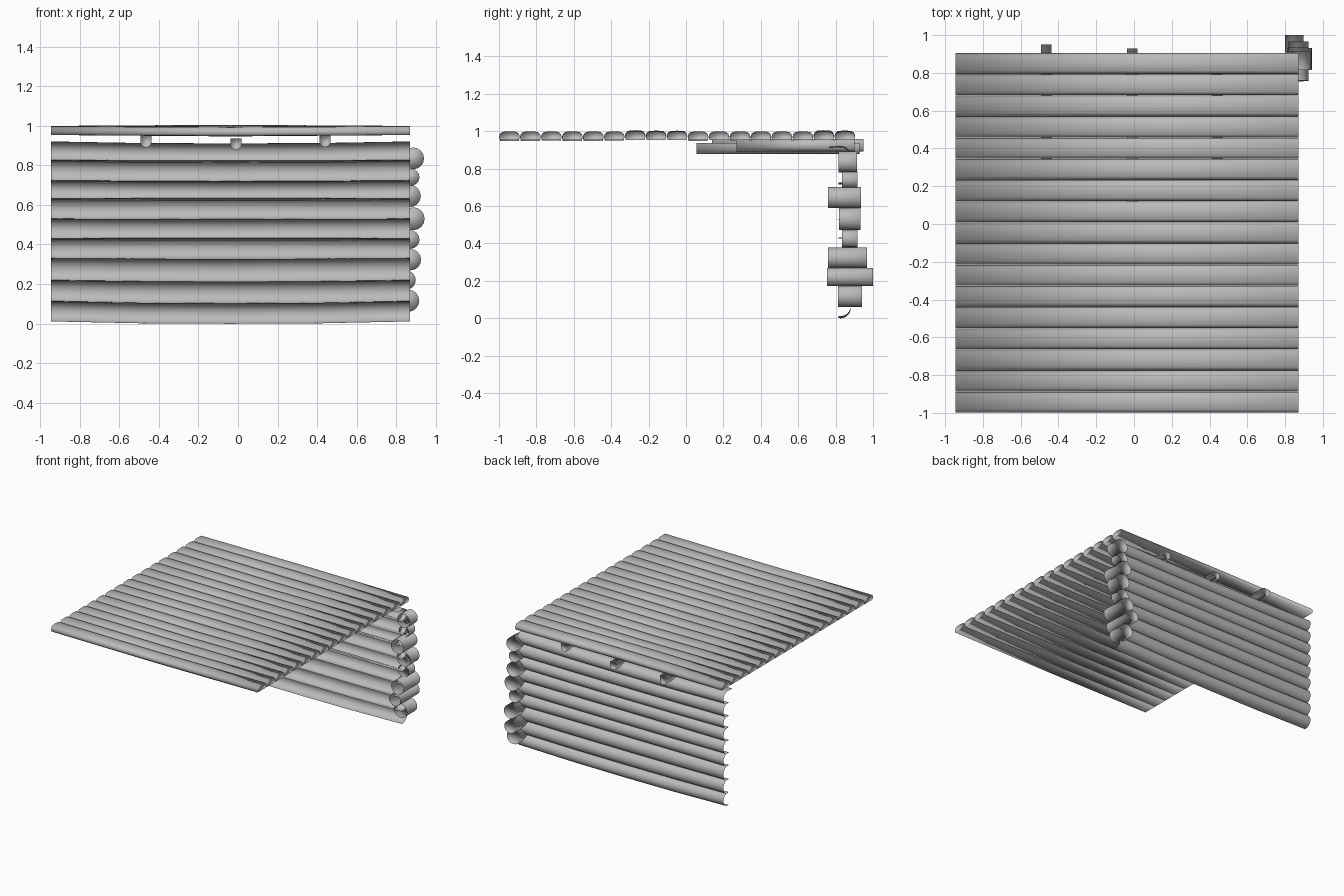
import bpy, math, random

if "Cube" in bpy.data.objects:
    bpy.data.objects.remove(bpy.data.objects["Cube"])
random.seed(4)

X0, X1 = -0.945, 0.87
grey = bpy.data.materials.new("weathered_grey")
grey.diffuse_color = (0.5, 0.5, 0.5, 1)
grey.use_nodes = True
grey.node_tree.nodes["Principled BSDF"].inputs["Base Color"].default_value = grey.diffuse_color


def finish(name, verts, faces):
    """Make an object shaded smooth all over, ends included."""
    me = bpy.data.meshes.new(name)
    me.from_pydata(verts, [], faces)
    me.update()
    me.shade_smooth()
    me.materials.append(grey)
    ob = bpy.data.objects.new(name, me)
    bpy.context.collection.objects.link(ob)
    return ob


def sweep_x(name, profile, offsets, closed):
    """Sweep a (y, z) profile along x; offsets bend it up and down."""
    n, verts, faces = len(profile), [], []
    segs = len(offsets) - 1
    for i, dz in enumerate(offsets):
        x = X0 + (X1 - X0) * i / segs
        verts += [(x, y, z + dz) for y, z in profile]
    for i in range(segs):
        for j in range(n if closed else n - 1):
            a, b = i * n + j, i * n + (j + 1) % n
            faces.append((a, a + n, b + n, b) if closed is None else (a, b, b + n, a + n)[::-1])
    if closed:
        faces.append(tuple(reversed(range(n))))
        faces.append(tuple(range(segs * n, segs * n + n)))
    return finish(name, verts, faces)


def prism_y(name, profile, y0, y1, front_cap=True):
    """Extrude a counter-clockwise (x, z) profile along y, optionally hollow at the front."""
    n = len(profile)
    verts = [(x, y, z) for y in (y0, y1) for x, z in profile]
    faces = [(k, (k + 1) % n, (k + 1) % n + n, k + n) for k in range(n)]
    faces.append(tuple(reversed(range(n, 2 * n))))
    if front_cap:
        faces.append(tuple(range(n)))
    return finish(name, verts, faces)


def arc(x, z, r, a0, a1, n):
    return [(x + r * math.cos(a0 + (a1 - a0) * k / n), z + r * math.sin(a0 + (a1 - a0) * k / n))
            for k in range(n + 1)]


# Roof planks: flat underside, rounded upper corners
COUNT = 17
pitch = 1.905 / COUNT
for i in range(COUNT):
    c, w = -1 + pitch * (i + 0.5), pitch / 2 - 0.001
    prof = [(c - w + 0.004, 0.953), (c + w - 0.004, 0.953), (c + w, 0.972), (c + w * 0.9, 0.987),
            (c + w * 0.68, 0.996), (c, 0.999), (c - w * 0.68, 0.996), (c - w * 0.9, 0.987), (c - w, 0.972)]
    bow = random.uniform(-0.008, 0.007)
    # winding of a y-z loop swept along +x
    sweep_x(f"roof_plank_{i + 1}", prof, [0, bow, 0], True)

# Wall logs: open half shells bulging to the back
edges = [0.014, 0.112, 0.218, 0.328, 0.428, 0.528, 0.63, 0.722, 0.825, 0.918]
bows = [-0.012, -0.008, -0.004, 0.003, -0.003, 0.002, -0.005, -0.004, -0.010]
for i, bow in enumerate(bows):
    lo, hi = edges[i], edges[i + 1]
    zc, rz = (lo + hi) / 2, (hi - lo) / 2 + 0.003
    prof = [(0.825 + 0.055 * math.cos(a), zc + rz * math.sin(a))
            for a in (math.radians(-100 + 200 * k / 12) for k in range(13))]
    if i == 8:
        prof.append((0.765, 0.917))
    sweep_x(f"wall_log_{i + 1}", prof, [0, bow * 0.8, bow, bow * 0.8, 0], False)

# Corner log stubs: centre z, radius, right edge x, front y, back y
stubs = [(0.835, 0.055, 0.94, 0.815, 0.915), (0.74, 0.043, 0.917, 0.835, 0.917),
         (0.645, 0.056, 0.924, 0.76, 0.935), (0.53, 0.058, 0.943, 0.817, 0.933),
         (0.425, 0.047, 0.917, 0.835, 0.917), (0.323, 0.054, 0.925, 0.758, 0.967),
         (0.22, 0.049, 0.898, 0.755, 1.0), (0.116, 0.056, 0.916, 0.813, 0.942)]
for i, (z, r, xe, y0, y1) in enumerate(stubs):
    prism_y(f"corner_stub_{i + 1}", arc(xe - r, z, r, 0, 2 * math.pi * 15 / 16, 15), y0, y1, False)

# Roof support poles: round underside, flat top against the roof
poles = [(-0.465, 0.89, 0.957, 0.14, 0.95), (-0.01, 0.879, 0.936, 0.055, 0.928),
         (0.44, 0.892, 0.953, 0.27, 0.90)]
for i, (x, z0, z1, y0, y1) in enumerate(poles):
    r = 0.028
    prof = arc(x, z0 + r, r, math.pi, 2 * math.pi, 8) + [(x + r, z1), (x - r, z1)]
    prism_y(f"support_pole_{i + 1}", prof, y0, y1)
